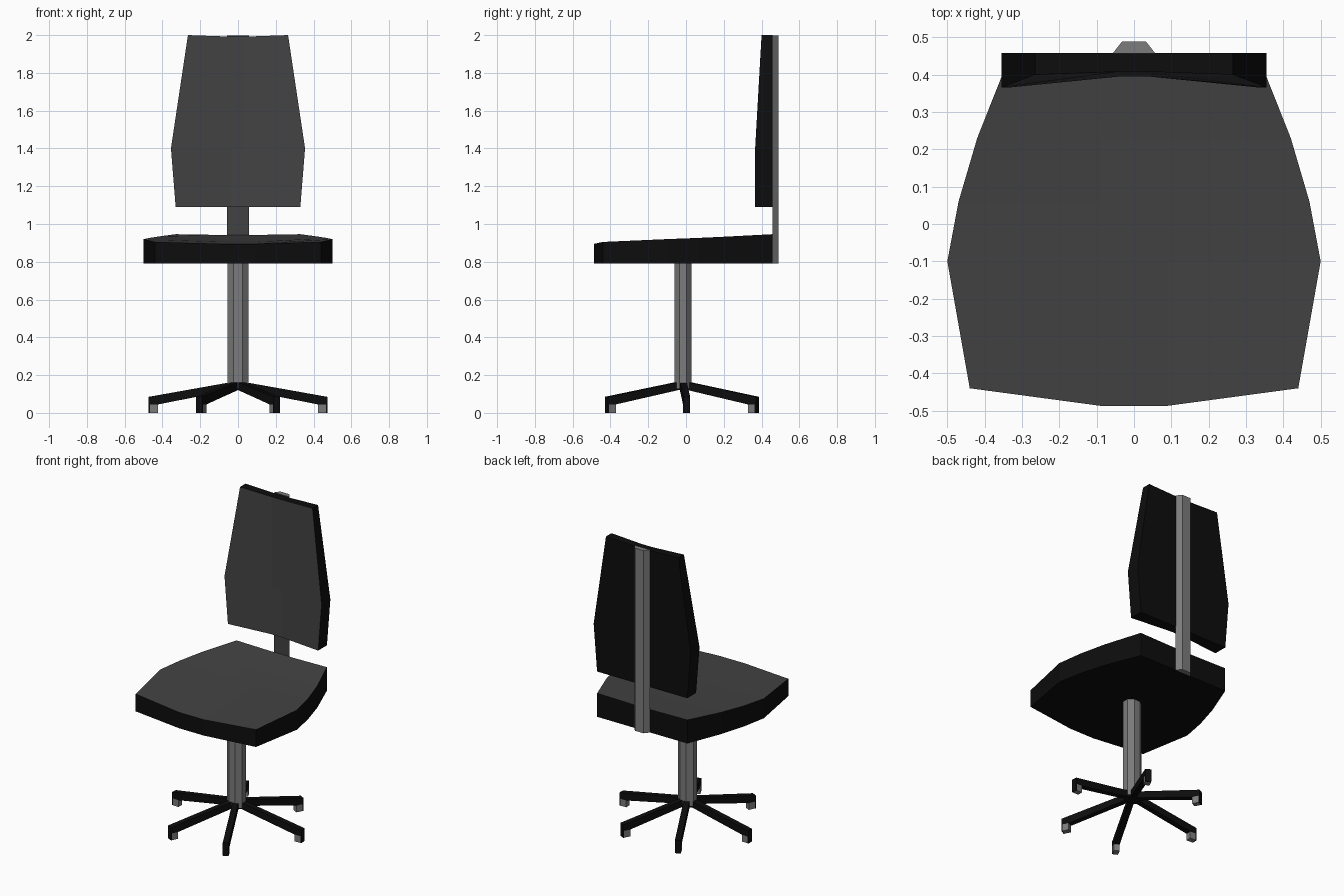
import bpy, bmesh, math
from mathutils import Vector

if "Cube" in bpy.data.objects:
    bpy.data.objects.remove(bpy.data.objects["Cube"])


def material(name, value):
    m = bpy.data.materials.new(name)
    m.diffuse_color = (value, value, value, 1)
    m.use_nodes = True
    m.node_tree.nodes["Principled BSDF"].inputs["Base Color"].default_value = m.diffuse_color
    return m


FABRIC = material("dark_grey_fabric", 0.055)
BLACK = material("black_plastic", 0.004)
METAL = material("grey_metal", 0.2)


def finish(name, bm, mats):
    bmesh.ops.recalc_face_normals(bm, faces=bm.faces[:])
    me = bpy.data.meshes.new(name)
    bm.to_mesh(me)
    bm.free()
    for m in mats:
        me.materials.append(m)
    ob = bpy.data.objects.new(name, me)
    bpy.context.collection.objects.link(ob)
    return ob


def prism(name, points, offset, mats):
    """Extrude a closed 3D outline along an offset."""
    bm = bmesh.new()
    face = bm.faces.new([bm.verts.new(p) for p in points])
    ext = bmesh.ops.extrude_face_region(bm, geom=[face], use_keep_orig=True)
    verts = [v for v in ext["geom"] if isinstance(v, bmesh.types.BMVert)]
    bmesh.ops.translate(bm, verts=verts, vec=offset)
    return finish(name, bm, mats)


def cushion(name, rows, axis, base):
    """Dished fabric face of 4-point rows, with black sides down to a flat base plane."""
    bm = bmesh.new()
    front = [[bm.verts.new(p) for p in row] for row in rows]
    for a, b in zip(front, front[1:]):
        for i in range(3):
            bm.faces.new((a[i], a[i + 1], b[i + 1], b[i]))
    rim = front[0] + [r[3] for r in front[1:-1]] + front[-1][::-1] \
        + [r[0] for r in front[-2:0:-1]]
    low = []
    for v in rim:
        co = v.co.copy()
        co[axis] = base
        low.append(bm.verts.new(co))
    n = len(rim)
    sides = [bm.faces.new((rim[i], rim[(i + 1) % n], low[(i + 1) % n], low[i]))
             for i in range(n)]
    sides.append(bm.faces.new(low))
    for f in sides:
        f.material_index = 1
    return finish(name, bm, [FABRIC, BLACK])


# Seat: half width, y at edge, y at middle, z at edge, z at middle
seat = [(0.44, -0.44, -0.487, 0.905, 0.895), (0.50, -0.10, -0.10, 0.92, 0.905),
        (0.47, 0.06, 0.06, 0.926, 0.91), (0.42, 0.23, 0.23, 0.934, 0.92),
        (0.33, 0.457, 0.457, 0.946, 0.942)]
cushion("seat", [[(-w, ye, ze), (-0.09, ym, zm), (0.09, ym, zm), (w, ye, ze)]
                 for w, ye, ym, ze, zm in seat], 2, 0.79)

# Backrest: half width, z at edge, z at middle, y at edge, y at middle
back = [(0.33, 1.09, 1.09, 0.366, 0.395), (0.355, 1.40, 1.40, 0.366, 0.405),
        (0.265, 2.0, 1.992, 0.40, 0.408)]
cushion("backrest", [[(-w, ye, ze), (-0.04, ym, zm), (0.04, ym, zm), (w, ye, ze)]
                     for w, ze, zm, ye, ym in back], 1, 0.458)

# Upright bar with chamfered back; its front face is dark
bar = prism("back_bar", [(-0.057, 0.457, 0.79), (0.057, 0.457, 0.79),
                         (0.032, 0.489, 0.79), (-0.032, 0.489, 0.79)],
            Vector((0, 0, 1.208)), [METAL, FABRIC])
for p in bar.data.polygons:
    if p.normal.y < -0.9:
        p.material_index = 1

# Central post
HUB = Vector((0, -0.016, 0))
ring = [math.radians(22.5 + 45 * i) for i in range(8)]
prism("post", [HUB + Vector((0.06 * math.cos(a), 0.05 * math.sin(a), 0.13)) for a in ring],
      Vector((0, 0, 0.662)), [METAL])
prism("hub", [HUB + Vector((0.056 * math.cos(a), 0.046 * math.sin(a), 0.12)) for a in ring],
      Vector((0, 0, 0.04)), [BLACK])

# Six legs with a bent-down end plate and a grey foot block
WIDTH = 0.036
ends = [(s * x, y) for s in (-1, 1) for x, y in ((0.205, -0.422), (0.472, 0.004), (0.205, 0.378))]
for i, (x, y) in enumerate(ends, 1):
    span = Vector((x, y, 0)) - HUB
    R, d = span.length, span.normalized()
    across = Vector((-d.y, d.x, 0)) * WIDTH

    def place(profile):
        return [HUB + d * r + Vector((0, 0, z)) - across / 2 for r, z in profile]

    prism(f"leg_{i}", place([(0, 0.162), (0.04, 0.162), (R, 0.085), (R, 0), (R - 0.007, 0),
                             (R - 0.007, 0.045), (R - 0.048, 0.045), (0.04, 0.12), (0, 0.12)]),
          across, [BLACK])
    prism(f"foot_{i}", place([(R - 0.048, 0), (R - 0.007, 0), (R - 0.007, 0.045),
                              (R - 0.048, 0.045)]), across, [METAL])
